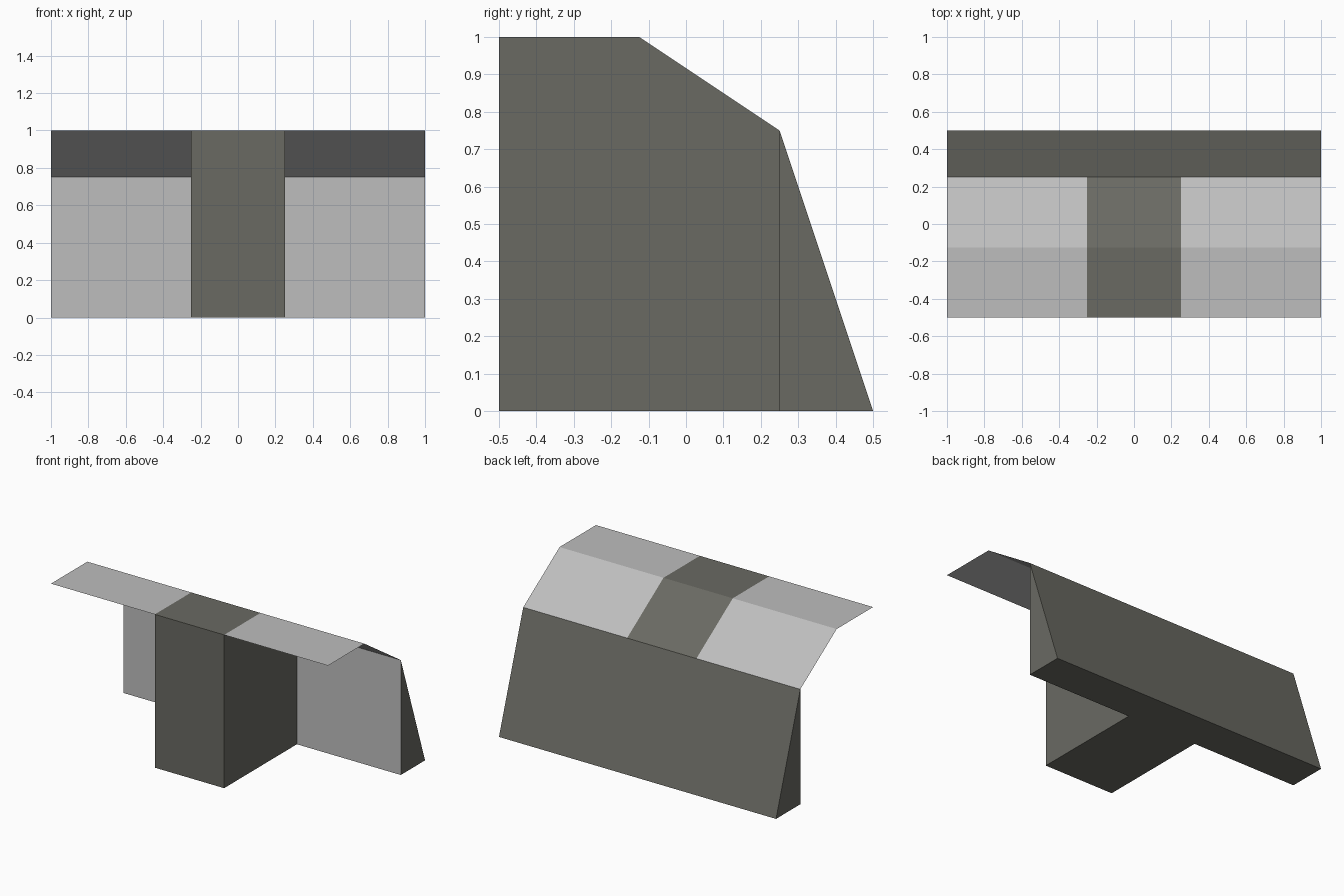
import bpy
import bmesh

if "Cube" in bpy.data.objects:
    bpy.data.objects.remove(bpy.data.objects["Cube"])


def material(name, rgb):
    m = bpy.data.materials.new(name)
    m.diffuse_color = (*rgb, 1.0)
    m.use_nodes = True
    m.node_tree.nodes["Principled BSDF"].inputs["Base Color"].default_value = m.diffuse_color
    return m


light = material("light_grey", (0.515, 0.515, 0.515))
dark = material("dark_olive_grey", (0.144, 0.144, 0.124))


def sweep(name, profile, x0, x1, mat, closed=True, skip=()):
    """Sweep a (y, z) profile along x; closed profiles get end caps, skip omits hidden sides."""
    bm = bmesh.new()
    a = [bm.verts.new((x0, y, z)) for y, z in profile]
    b = [bm.verts.new((x1, y, z)) for y, z in profile]
    n = len(profile)
    for i in range(n if closed else n - 1):
        if i not in skip:
            j = (i + 1) % n
            bm.faces.new((a[i], b[i], b[j], a[j]))
    if closed:
        bm.faces.new(a)
        bm.faces.new(b[::-1])
    bmesh.ops.recalc_face_normals(bm, faces=bm.faces)
    # open sheets face upward or forward
    if not closed:
        bm.normal_update()
        for f in bm.faces:
            if f.normal.z - f.normal.y * 0.1 < 0:
                f.normal_flip()
    me = bpy.data.meshes.new(name)
    bm.to_mesh(me)
    bm.free()
    me.materials.append(mat)
    ob = bpy.data.objects.new(name, me)
    bpy.context.collection.objects.link(ob)
    return ob


# Central block with chamfered top; its back sits against the wall
sweep("centre_block",
      [(-0.5, 0), (-0.5, 1), (-0.125, 1), (0.25, 0.75), (0.25, 0)],
      -0.25, 0.25, dark, skip=(3,))

# Sloping rear wedge, front side covered by the panels
sweep("rear_wedge", [(0.25, 0), (0.25, 0.75), (0.5, 0)], -1, 1, dark, skip=(0,))

# Thin canopy sheets and light front panels on both sides of the block
for side, x0, x1 in (("left", -1, -0.25), ("right", 0.25, 1)):
    sweep(side + "_canopy", [(-0.5, 1), (-0.125, 1), (0.25, 0.75)], x0, x1, light, closed=False)
    sweep(side + "_front_panel", [(0.25, 0), (0.25, 0.75)], x0, x1, light, closed=False)
